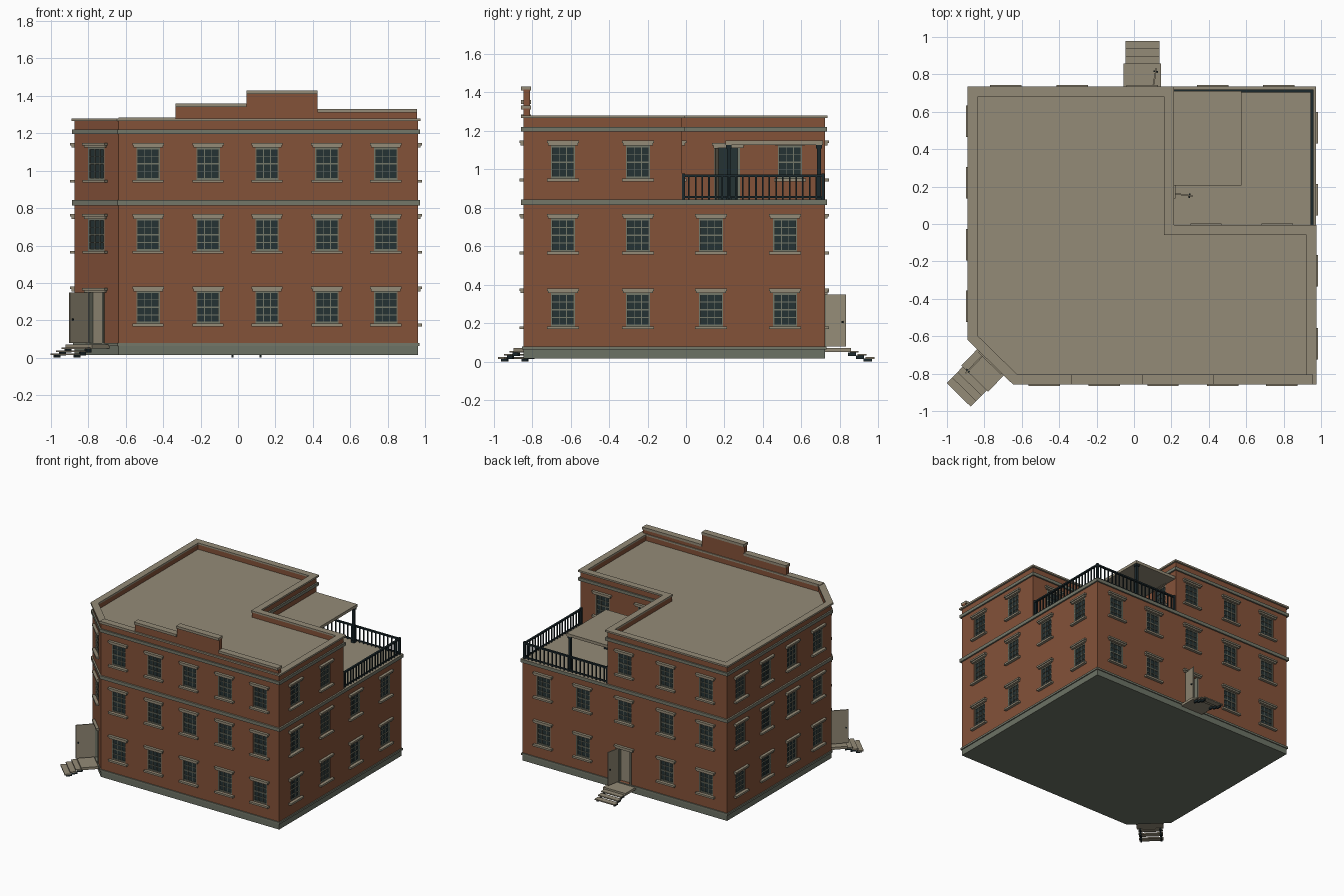
import bpy, bmesh, math
from mathutils import Matrix, Vector

if "Cube" in bpy.data.objects:
    bpy.data.objects.remove(bpy.data.objects["Cube"])


def material(name, rgb):
    m = bpy.data.materials.new(name)
    lin = [((c / 255 + 0.055) / 1.055) ** 2.4 for c in rgb]
    m.diffuse_color = (*lin, 1)
    m.use_nodes = True
    m.node_tree.nodes["Principled BSDF"].inputs["Base Color"].default_value = m.diffuse_color
    return m


BRICK = material("brick", (132, 82, 57))
ROOF = material("tan_stone", (148, 139, 119))
TRIM = material("grey_trim", (116, 119, 105))
BASE = material("base_grey", (108, 114, 101))
GLASS = material("dark_glass", (37, 50, 52))
IRON = material("dark_iron", (27, 40, 44))

parts = {}  # part name -> (bmesh, materials)


def part(name, *mats):
    if name not in parts:
        parts[name] = (bmesh.new(), mats)
    return parts[name][0]


def box(bm, x0, x1, y0, y1, z0, z1, M=Matrix()):
    c = Matrix.Translation(((x0 + x1) / 2, (y0 + y1) / 2, (z0 + z1) / 2))
    s = Matrix.Diagonal((x1 - x0, y1 - y0, z1 - z0, 1))
    bmesh.ops.create_cube(bm, size=1, matrix=M @ c @ s)


def offset(poly, d):
    out = []
    for i, p in enumerate(poly):
        e1 = (Vector(p) - Vector(poly[i - 1])).normalized()
        e2 = (Vector(poly[(i + 1) % len(poly)]) - Vector(p)).normalized()
        n1, n2 = Vector((e1.y, -e1.x)), Vector((e2.y, -e2.x))
        out.append(Vector(p) + d * (n1 + n2) / (1 + n1.dot(n2)))
    return out


def prism(bm, poly, z0, z1):
    lo = [bm.verts.new((p[0], p[1], z0)) for p in poly]
    hi = [bm.verts.new((p[0], p[1], z1)) for p in poly]
    bm.faces.new(lo[::-1])
    bm.faces.new(hi).material_index = 1
    for i in range(len(poly)):
        j = (i + 1) % len(poly)
        bm.faces.new((lo[i], lo[j], hi[j], hi[i]))


def ring(bm, poly, d_out, d_in, z0, z1):
    loops = [[bm.verts.new((p.x, p.y, z)) for p in offset(poly, d)]
             for d, z in ((d_out, z0), (d_out, z1), (d_in, z1), (d_in, z0))]
    for k in range(4):
        a, b = loops[k], loops[(k + 1) % 4]
        for i in range(len(poly)):
            j = (i + 1) % len(poly)
            bm.faces.new((a[i], a[j], b[j], b[i]))


def wall_frame(x, y, nx, ny):
    """Local x along the wall, y outward, z up."""
    n = Vector((nx, ny, 0)).normalized()
    t = n.cross(Vector((0, 0, 1)))
    return Matrix(((t.x, n.x, 0, x), (t.y, n.y, 0, y), (0, 0, 1, 0), (0, 0, 0, 1)))


# ---- footprints
X0, X1, Y0, Y1 = -0.875, 0.962, -0.845, 0.722
TX, TY = 0.2, -0.02  # terrace walls
FULL = [(-0.64, Y0), (X1, Y0), (X1, Y1), (X0, Y1), (X0, -0.615)]
ELL = [(-0.64, Y0), (X1, Y0), (X1, TY), (TX, TY), (TX, Y1), (X0, Y1), (X0, -0.615)]

# ---- plinth, walls, bands, roof
prism(part("plinth", BASE, BASE), FULL, 0.015, 0.066)
prism(part("plinth_lip", TRIM, TRIM), offset(FULL, 0.008), 0.062, 0.078)
prism(part("lower_walls", BRICK, BRICK), FULL, 0.075, 0.82)
prism(part("floor_band", TRIM, ROOF), offset(FULL, 0.012), 0.815, 0.842)
prism(part("upper_walls", BRICK, ROOF), ELL, 0.838, 1.225)
ring(part("parapet", BRICK), ELL, 0, -0.035, 1.225, 1.268)
ring(part("roof_band", TRIM), ELL, 0.012, -0.02, 1.195, 1.22)
ring(part("parapet_cap", ROOF), ELL, 0.014, -0.04, 1.266, 1.28)

# ---- stepped front parapet
for a, b, top in ((-0.64, -0.335, 1.285), (-0.335, 0.045, 1.36),
                  (0.045, 0.425, 1.43), (0.425, 0.957, 1.33)):
    box(part("front_parapet", BRICK), a, b, Y0 - 0.001, Y0 + 0.033, 1.26, top - 0.015)
    box(part("front_parapet_cap", ROOF), a, b, Y0 - 0.014, Y0 + 0.04, top - 0.02, top)

# ---- windows
cutters = bmesh.new()


def window(M, z):
    """z is the sill underside."""
    w, z0, z1, d = 0.0625, z + 0.015, z + 0.187, 0.016
    box(cutters, -w, w, -d, 0.05, z0, z1, M)
    box(part("window_glass", GLASS), -w, w, -d - 0.002, -0.011, z0, z1, M)
    f = part("window_frames", TRIM)
    for s in (-1, 1):
        box(f, s * w - 0.009 * (s > 0), s * w + 0.009 * (s < 0), -d, -0.002, z0, z1, M)
        box(f, s * 0.019 - 0.002, s * 0.019 + 0.002, -d, -0.007, z0, z1, M)
    for k, h in ((0, 0.01), (0.25, 0.004), (0.5, 0.008), (0.75, 0.004), (1, 0.01)):
        c = z0 + 0.005 + (z1 - z0 - 0.01) * k
        box(f, -w, w, -d, -0.004, c - h / 2, c + h / 2, M)
    box(part("window_sills", ROOF), -0.083, 0.083, -0.01, 0.022, z, z + 0.015, M)
    box(part("window_lintels", ROOF), -0.078, 0.078, -0.01, 0.015, z + 0.187, z + 0.2, M)
    box(part("window_lintels", ROOF), -0.084, 0.084, -0.01, 0.022, z + 0.199, z + 0.212, M)


F1, F2, F3 = 0.168, 0.556, 0.936
CX, CY = -0.7575, -0.73
CORNER = wall_frame(CX, CY, -0.23, -0.235)
for z in (F1, F2, F3):
    for x in (-0.48, -0.16, 0.155, 0.475, 0.79):
        window(wall_frame(x, Y0, 0, -1), z)
    for y in (0.55, 0.22, -0.11, -0.44):
        window(wall_frame(X0, y, -1, 0), z)
    for y in (-0.64, -0.25, 0.13, 0.515):
        if z < F3 or y < 0:
            window(wall_frame(X1, y, 1, 0), z)
    for x in (-0.685, -0.33, 0.045, 0.42, 0.775):
        if not (z == F3 and x > 0.2) and not (z == F1 and x == 0.045):
            window(wall_frame(x, Y1, 0, 1), z)
    if z > F1:
        window(CORNER, z)
for x in (0.385, 0.765):
    window(wall_frame(x, TY, 0, 1), F3)
window(wall_frame(TX, 0.54, 1, 0), F3)


# ---- doors standing open
def door(M, z0, z1, length, tilt, inside, name):
    w = 0.055
    box(cutters, -w, w, -0.03, 0.05, z0, z1, M)
    box(part(name + "_backing", inside), -w, w, -0.032, -0.024, z0, z1, M)
    f = part("door_frames", TRIM)
    for s in (-1, 1):
        box(f, s * w - 0.006, s * w + 0.006, -0.028, 0.006, z0, z1, M)
    box(part("door_lintels", ROOF), -0.078, 0.078, -0.01, 0.015, z1, z1 + 0.013, M)
    box(part("door_lintels", ROOF), -0.084, 0.084, -0.01, 0.022, z1 + 0.012, z1 + 0.025, M)
    H = M @ Matrix.Translation((w, 0, 0)) @ Matrix.Rotation(-math.radians(tilt), 4, 'Z')
    box(part(name + "_leaf", ROOF), -0.004, 0.004, 0, length, z0, z1, H)
    zk = z0 + 0.45 * (z1 - z0)
    box(part("door_handles", IRON), -0.012, 0.012, length - 0.022, length - 0.013,
        zk, zk + 0.01, H)


BACK = wall_frame(0.045, Y1, 0, 1)
door(CORNER, 0.078, 0.348, 0.148, 0, ROOF, "corner_door")
door(BACK, 0.078, 0.348, 0.112, 10, ROOF, "back_door")
door(wall_frame(TX, 0.22, 1, 0), 0.842, 1.11, 0.115, 8, GLASS, "terrace_door")

# ---- entrance stairs
for M in (CORNER, BACK):
    box(part("stair_landings", ROOF), -0.1, 0.1, 0, 0.135, 0.05, 0.07, M)
    for k in range(3):
        y, z = 0.13 + 0.041 * k, 0.055 - 0.016 * k
        box(part("stair_treads", ROOF), -0.09, 0.09, y, y + 0.045, z - 0.009, z, M)
    for s in (-0.075, 0.075):
        for k in range(3):
            y, z = 0.12 + 0.041 * k, 0.047 - 0.016 * k
            box(part("stair_stringers", IRON), s - 0.006, s + 0.006, y, y + 0.042,
                max(z - 0.018, 0), z, M)

# ---- terrace railing
rail = part("terrace_railing", IRON)
RX, RY, Z = 0.953, 0.712, 0.842
for z0, z1, t in ((0.85, 0.86, 0.004), (0.96, 0.972, 0.008)):
    box(rail, RX - t, RX + t, TY, RY, z0, z1)
    box(rail, TX, RX, RY - t, RY + t, z0, z1)
for k in range(21):
    y, x = TY + 0.0349 * k, TX + 0.0359 * k
    box(rail, RX - 0.004, RX + 0.004, y - 0.004, y + 0.004, Z, 0.962)
    box(rail, x - 0.004, x + 0.004, RY - 0.004, RY + 0.004, Z, 0.962)
for x, y in ((RX, TY + 0.008), (RX, RY), (TX + 0.008, RY)):
    box(rail, x - 0.008, x + 0.008, y - 0.008, y + 0.008, Z, 0.978)

# ---- terrace canopy and posts
box(part("canopy", ROOF), TX, 0.575, 0.205, 0.712, 1.125, 1.148)
for y in (0.222, 0.692):
    box(part("canopy_posts", IRON), 0.545, 0.565, y - 0.01, y + 0.01, Z, 1.127)
    for z in (Z, 1.108):
        box(part("canopy_posts", IRON), 0.54, 0.57, y - 0.015, y + 0.015, z, z + 0.018)

# ---- turn the parts into objects
def finish(name, bm, mats):
    bmesh.ops.recalc_face_normals(bm, faces=bm.faces)
    me = bpy.data.meshes.new(name)
    bm.to_mesh(me)
    bm.free()
    for m in mats:
        me.materials.append(m)
    ob = bpy.data.objects.new(name, me)
    bpy.context.collection.objects.link(ob)
    return ob


objs = {n: finish(n, bm, mats) for n, (bm, mats) in parts.items()}

# ---- cut the window and door recesses
cutter = finish("opening_cutter", cutters, [BRICK])
cutter.hide_render = True
walls = [objs["lower_walls"], objs["upper_walls"]]
for ob in walls:
    mod = ob.modifiers.new("openings", 'BOOLEAN')
    mod.operation, mod.solver, mod.object = 'DIFFERENCE', 'EXACT', cutter
deps = bpy.context.evaluated_depsgraph_get()
for ob in walls:
    me = bpy.data.meshes.new_from_object(ob.evaluated_get(deps))
    ob.modifiers.clear()
    ob.data = me
bpy.data.objects.remove(cutter)
